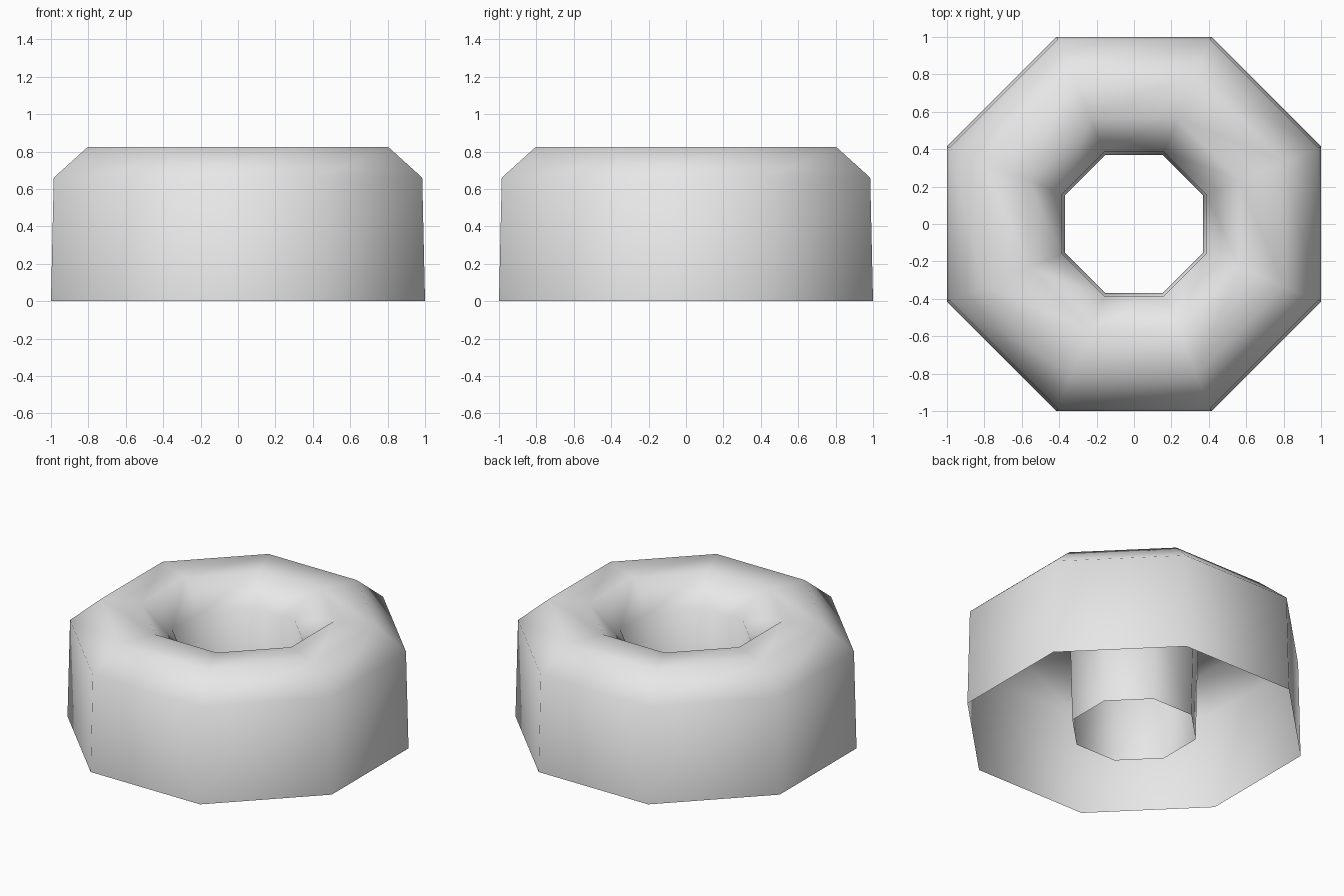
import bpy, bmesh, math

if "Cube" in bpy.data.objects:
    bpy.data.objects.remove(bpy.data.objects["Cube"])

SIDES = 8
# Cross-section: (distance from axis to the flat side, height)
PROFILE = [(1.0, 0.0), (0.985, 0.66), (0.805, 0.823),
           (0.565, 0.823), (0.385, 0.66), (0.37, 0.0)]

# Single plain grey
grey = bpy.data.materials.new("plain_grey")
grey.diffuse_color = (0.8, 0.8, 0.8, 1)
grey.use_nodes = True
grey.node_tree.nodes["Principled BSDF"].inputs["Base Color"].default_value = grey.diffuse_color

# Octagonal ring shell, open underneath
bm = bmesh.new()
rings = []
for apothem, z in PROFILE:
    r = apothem / math.cos(math.pi / SIDES)
    rings.append([bm.verts.new((r * math.cos((k + 0.5) * math.tau / SIDES),
                                r * math.sin((k + 0.5) * math.tau / SIDES), z))
                  for k in range(SIDES)])
for low, high in zip(rings, rings[1:]):
    for k in range(SIDES):
        n = (k + 1) % SIDES
        face = bm.faces.new((low[k], low[n], high[n], high[k]))
        face.smooth = True

mesh = bpy.data.meshes.new("octagonal_ring")
bm.to_mesh(mesh)
bm.free()
mesh.materials.append(grey)
ring = bpy.data.objects.new("octagonal_ring", mesh)
bpy.context.collection.objects.link(ring)
